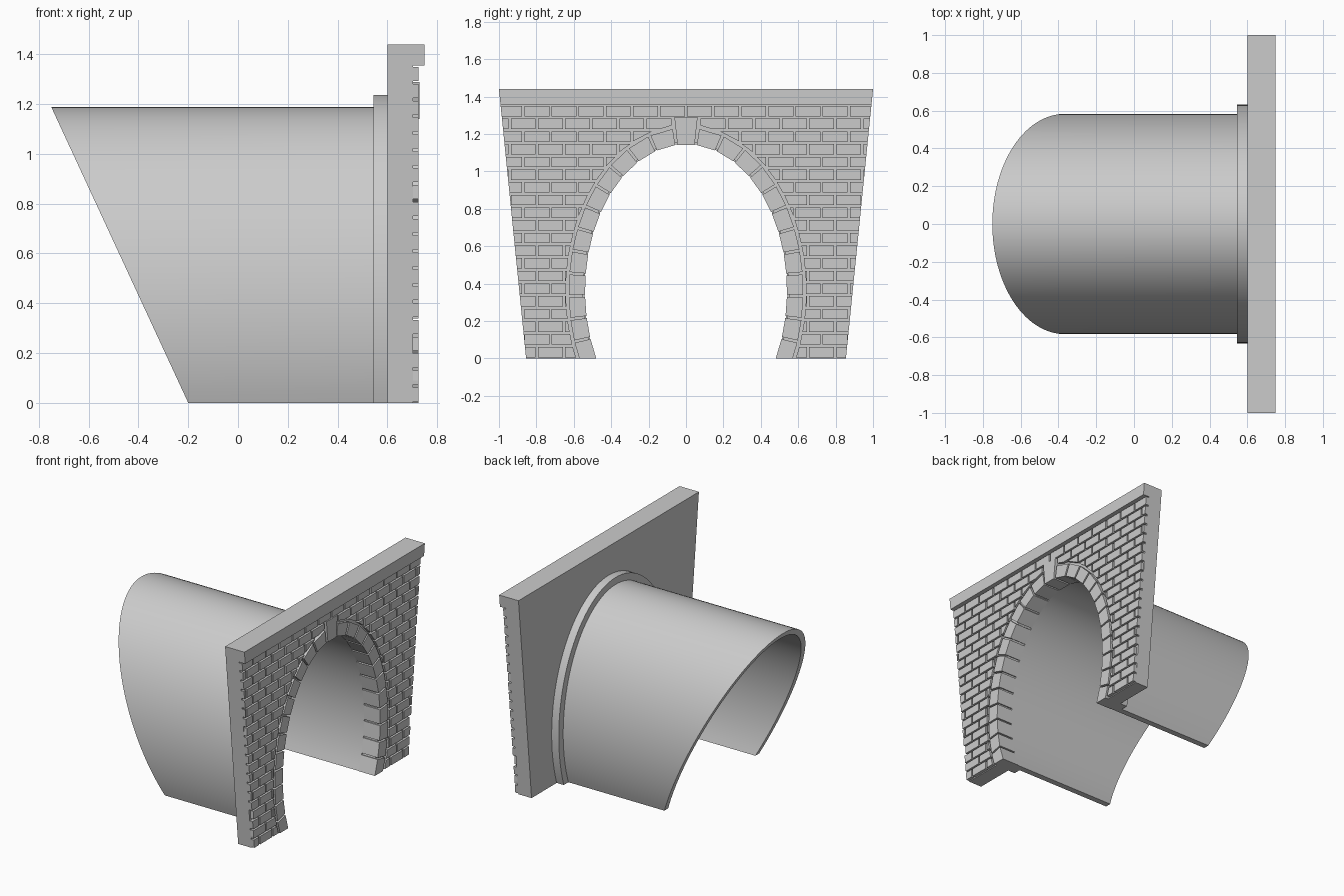
import bpy, bmesh, math

if "Cube" in bpy.data.objects:
    bpy.data.objects.remove(bpy.data.objects["Cube"], do_unlink=True)

# One stone-grey material for everything
grey = bpy.data.materials.new("stone_grey")
grey.use_nodes = True
COLOR = (0.6, 0.6, 0.6, 1)
grey.diffuse_color = COLOR
grey.node_tree.nodes["Principled BSDF"].inputs["Base Color"].default_value = COLOR

# Arch ellipse: half width, half height, centre height
A, B, C = 0.54, 0.785, 0.36
WALL_BACK, WALL_FRONT, BRICK_FRONT = 0.6, 0.703, 0.726
TOP, CAP_BOTTOM = 1.44, 1.355
BASE_HALF, TOP_HALF = 0.855, 1.0


def half_width(z):
    return BASE_HALF + (TOP_HALF - BASE_HALF) * z / TOP


def arch(offset, steps=72):
    """Points (y, z) of the arch from the right foot over the top to the left."""
    a, b = A + offset, B + offset
    start = -math.asin(C / b)
    span = math.pi - 2 * start
    return [(a * math.cos(start + span * i / steps),
             C + b * math.sin(start + span * i / steps)) for i in range(steps + 1)]


def clip(poly, point, normal):
    """Keep the side of a (y, z) polygon that the normal points to."""
    def side(p):
        return (p[0] - point[0]) * normal[0] + (p[1] - point[1]) * normal[1]
    out = []
    for p, q in zip(poly, poly[1:] + poly[:1]):
        dp, dq = side(p), side(q)
        if dp >= 0:
            out.append(p)
        if dp * dq < 0:
            f = dp / (dp - dq)
            out.append((p[0] + f * (q[0] - p[0]), p[1] + f * (q[1] - p[1])))
    return out


def area(poly):
    return abs(sum(p[0] * q[1] - q[0] * p[1]
                   for p, q in zip(poly, poly[1:] + poly[:1]))) / 2


def add_prism(bm, poly, back, front):
    """Extrude a (y, z) polygon along x; back is a function of z."""
    rear = [bm.verts.new((back(z), y, z)) for y, z in poly]
    fore = [bm.verts.new((front, y, z)) for y, z in poly]
    bm.faces.new(rear)
    bm.faces.new(fore[::-1])
    n = len(poly)
    for i in range(n):
        j = (i + 1) % n
        bm.faces.new((rear[i], fore[i], fore[j], rear[j]))


def build(name, polys, back, front, smooth=False):
    bm = bmesh.new()
    rear = back if callable(back) else (lambda z: back)
    for poly in polys:
        add_prism(bm, poly, rear, front)
    bmesh.ops.recalc_face_normals(bm, faces=bm.faces)
    mesh = bpy.data.meshes.new(name)
    bm.to_mesh(mesh)
    bm.free()
    mesh.materials.append(grey)
    obj = bpy.data.objects.new(name, mesh)
    bpy.context.collection.objects.link(obj)
    if smooth:
        bpy.ops.object.select_all(action="DESELECT")
        obj.select_set(True)
        bpy.context.view_layer.objects.active = obj
        bpy.ops.object.shade_smooth_by_angle(angle=math.radians(30))
    return obj


def band(inner, outer):
    return arch(outer) + arch(inner)[::-1]


# Tunnel tube with a slanted rear end, and the collar behind the wall
build("tunnel_tube", [band(0.003, 0.043)], lambda z: -0.2 - 0.55 * z / 1.188, WALL_BACK, True)
build("tunnel_collar", [band(0.035, 0.092)], 0.545, WALL_BACK, True)

# Tapered portal wall with the arch cut out, and the overhanging cap
wc = half_width(CAP_BOTTOM)
wall = [(BASE_HALF, 0), (wc, CAP_BOTTOM), (-wc, CAP_BOTTOM), (-BASE_HALF, 0)] + arch(0.01)[::-1]
build("portal_wall", [wall], WALL_BACK, WALL_FRONT, True)
build("wall_cap", [[(wc, CAP_BOTTOM), (TOP_HALF, TOP), (-TOP_HALF, TOP), (-wc, CAP_BOTTOM)]],
      WALL_BACK, 0.75)

# Running-bond bricks trimmed to the tapered sides and to the arch
ROWS, PITCH, GAP = 20, 0.145, 0.012
row_height = CAP_BOTTOM / ROWS
slope = (TOP_HALF - BASE_HALF) / TOP
ea, eb = A + 0.102, B + 0.102
bricks = []
for row in range(ROWS):
    z0, z1 = row * row_height + GAP / 2, (row + 1) * row_height - GAP / 2
    for k in range(-8, 9):
        mid = (k + 0.5 * (row % 2)) * PITCH
        y0, y1 = mid - (PITCH - GAP) / 2, mid + (PITCH - GAP) / 2
        if abs(mid) < 0.05 and z1 < 1.3:
            continue
        poly = [(y0, z0), (y1, z0), (y1, z1), (y0, z1)]
        for s in (-1, 1):
            poly = clip(poly, (s * BASE_HALF, 0), (-s, slope))
        t = math.atan2((z0 + z1 - 2 * C) / 2 / eb, mid / ea)
        poly = clip(poly, (ea * math.cos(t), C + eb * math.sin(t)),
                    (math.cos(t) / ea, math.sin(t) / eb))
        if len(poly) > 2 and area(poly) > 0.0002:
            bricks.append(poly)
build("wall_bricks", bricks, WALL_FRONT - 0.01, BRICK_FRONT)


# Arch stones of equal length, mirrored on both sides of the keystone
def ring_point(t, offset):
    ny, nz = math.cos(t) / A, math.sin(t) / B
    length = math.hypot(ny, nz)
    return (A * math.cos(t) + offset * ny / length,
            C + B * math.sin(t) + offset * nz / length)


STONES, SAMPLES = 12, 2000
t_low, t_high = -math.asin(C / B), math.acos(0.052 / A)
angles = [t_low + (t_high - t_low) * i / SAMPLES for i in range(SAMPLES + 1)]
lengths = [0]
for p, q in zip(angles, angles[1:]):
    lengths.append(lengths[-1] + math.dist(ring_point(p, 0), ring_point(q, 0)))


def angle_at(distance):
    return next((t for t, s in zip(angles, lengths) if s >= distance), t_high)


stones = []
step = lengths[-1] / STONES
for i in range(STONES):
    ta = angle_at(i * step + GAP / 2 * (i > 0))
    tb = angle_at((i + 1) * step - GAP / 2)
    poly = [ring_point(ta, 0), ring_point(ta, 0.087), ring_point(tb, 0.087), ring_point(tb, 0)]
    poly = clip(poly, (0, 0), (0, 1))
    stones += [poly, [(-y, z) for y, z in poly]]
build("arch_stones", stones, WALL_BACK, BRICK_FRONT)

# Wedge-shaped keystone at the crown
build("keystone", [[(-0.046, 1.14), (0.046, 1.14), (0.062, 1.29), (-0.062, 1.29)]],
      WALL_BACK, BRICK_FRONT + 0.004)
